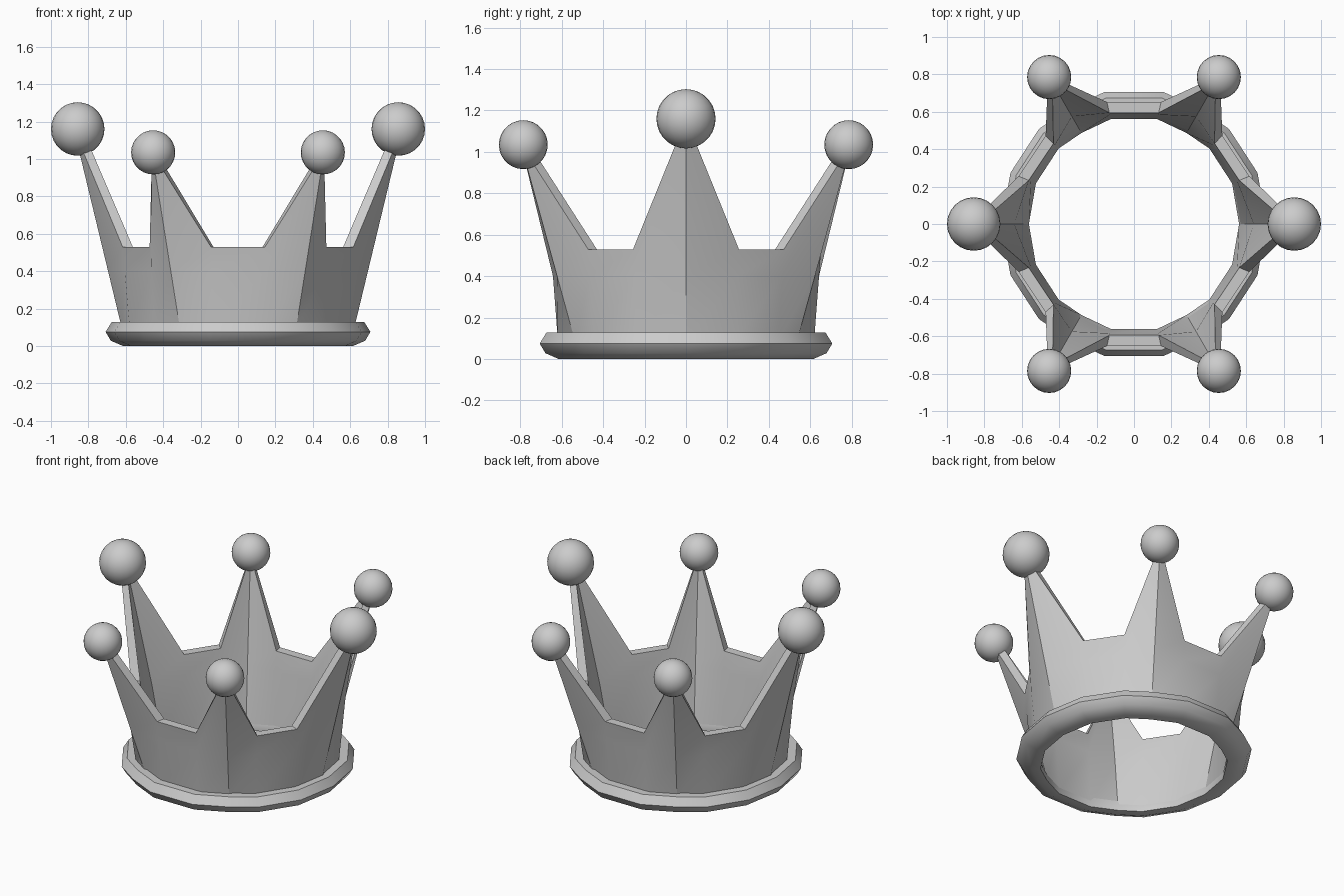
import bpy, bmesh
from math import sin, cos, radians

if "Cube" in bpy.data.objects:
    bpy.data.objects.remove(bpy.data.objects["Cube"])

# Plan of the crown: (angle, scale, tip) for one quarter, tip = (outer r, inner r, z)
BIG = (0.878, 0.832, 1.16)
SMALL = (0.92, 0.872, 1.035)
quarter = [(0, 1.0, BIG), (22.5, 1.01, None), (45, 1.015, None),
           (60, 1.0, SMALL), (77.5, 1.022, None)]
half = quarter + [(180 - a, s, t) for a, s, t in reversed(quarter[1:])]
columns = half + [(a + 180, s, t) for a, s, t in half]


def polar(r, a, z):
    return (r * cos(radians(a)), r * sin(radians(a)), z)


def loft(name, loops, angle):
    """Join closed cross-sections around the crown into one ring."""
    bm = bmesh.new()
    rows = [[bm.verts.new(p) for p in loop] for loop in loops]
    n = len(rows[0])
    for i, row in enumerate(rows):
        nxt = rows[(i + 1) % len(rows)]
        for j in range(n):
            k = (j + 1) % n
            bm.faces.new((row[j], nxt[j], nxt[k], row[k]))
    bmesh.ops.recalc_face_normals(bm, faces=bm.faces)
    mesh = bpy.data.meshes.new(name)
    bm.to_mesh(mesh)
    bm.free()
    ob = bpy.data.objects.new(name, mesh)
    bpy.context.collection.objects.link(ob)
    smooth(ob, angle)


def smooth(ob, angle):
    bpy.ops.object.select_all(action='DESELECT')
    ob.select_set(True)
    bpy.context.view_layer.objects.active = ob
    bpy.ops.object.shade_smooth_by_angle(angle=radians(angle))


# Flared band with six points
band = []
for a, s, tip in columns:
    ro, ri, z = tip or (0.668, 0.609, 0.53)
    bo, bi, bz, mz = 0.62 * s, 0.562 * s, 0.09, 0.40
    t = (mz - bz) / (z - bz)
    band.append([polar(bi, a, 0.02), polar(bo, a, bz),
                 polar(bo + (ro - bo) * t, a, mz), polar(ro, a, z),
                 polar(ri, a, z), polar(bi + (ri - bi) * t, a, mz)])
loft("crown_band", band, 28)

# Rounded rim around the foot
profile = [(0.562, 0), (0.615, 0), (0.68, 0.028), (0.708, 0.075),
           (0.675, 0.128), (0.60, 0.128), (0.562, 0.04)]
loft("base_rim", [[polar(r * s, a, z) for r, z in profile]
                  for a, s, _ in columns], 40)

# Ball on every point
for a, s, tip in columns:
    if tip:
        big = tip is BIG
        bpy.ops.mesh.primitive_uv_sphere_add(
            segments=24, ring_count=14, radius=0.143 if big else 0.118,
            location=polar(0.857 if big else 0.907, a, tip[2]))
        ball = bpy.context.object
        ball.name = "point_ball"
        smooth(ball, 60)
